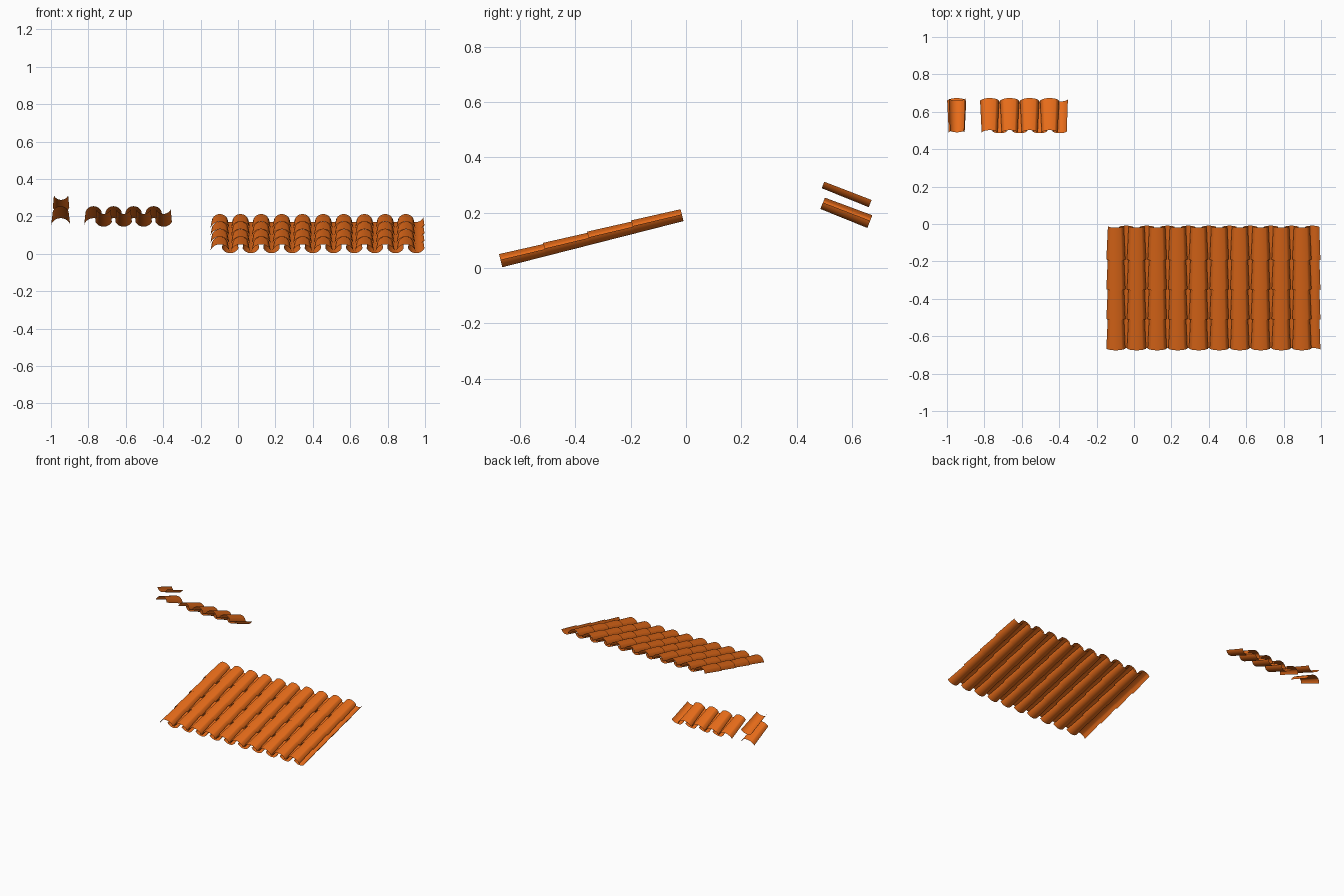
import bpy, bmesh, math

if "Cube" in bpy.data.objects:
    bpy.data.objects.remove(bpy.data.objects["Cube"])

LENGTH = 0.183      # tile length along the slope
DROP = 0.011        # how far pan tiles hang below the cover tile edges
SEGS = 16

clay = bpy.data.materials.new("terracotta")
clay.diffuse_color = (0.8, 0.15, 0.01, 1)
clay.use_nodes = True
clay.node_tree.nodes["Principled BSDF"].inputs["Base Color"].default_value = clay.diffuse_color


def arc(half_width, height):
    """Points of a circular arc with the given half width and rise."""
    r = (half_width ** 2 + height ** 2) / (2 * height)
    a = math.acos((r - height) / r)
    return [(r * math.sin(t), r * math.cos(t) - (r - height))
            for t in (-a + 2 * a * i / SEGS for i in range(SEGS + 1))]


def tile_mesh(name, low, high, is_pan):
    """Tapered barrel tile: low end at y = 0, high end at y = LENGTH."""
    bm = bmesh.new()
    rows = []
    for y, (hw, h) in ((0, low), (LENGTH, high)):
        rows.append([bm.verts.new((x, y, h - z - DROP - (h - z) + (h - z) if is_pan else z))
                     for x, z in arc(hw, h)])
    for i in range(SEGS):
        bm.faces.new((rows[0][i], rows[0][i + 1], rows[1][i + 1], rows[1][i]))
    bmesh.ops.solidify(bm, geom=bm.faces[:], thickness=0.002)
    bmesh.ops.recalc_face_normals(bm, faces=bm.faces[:])
    me = bpy.data.meshes.new(name)
    bm.to_mesh(me)
    bm.free()
    me.materials.append(clay)
    me.shade_smooth()
    me.set_sharp_from_angle(angle=math.radians(40))
    return me


cover = tile_mesh("cover_tile", (0.051, 0.038), (0.0425, 0.033), False)
pan = tile_mesh("pan_tile", (0.044, 0.028), (0.038, 0.025), True)


def place(name, me, loc, pitch, turn=0.0):
    ob = bpy.data.objects.new(name, me)
    ob.location = loc
    ob.rotation_euler = (math.radians(pitch), 0, turn)
    bpy.context.collection.objects.link(ob)


def course(name, x, y, z, count, step, pitch, turn=0.0):
    """One row of alternating cover and pan tiles."""
    for i in range(count):
        place(f"{name}_cover_{i + 1}", cover, (x + i * step, y, z), pitch, turn)
        place(f"{name}_pan_{i + 1}", pan, (x + (i + 0.5) * step, y, z), pitch, turn)


# Main roof: four overlapping courses
for r in range(4):
    course(f"roof_row_{r + 1}", -0.097, -0.666 + 0.159 * r, 0.0135 + 0.0405 * r,
           10, 0.1105, 14.3)

# Separate short course facing backwards
course("short_row", -0.772, 0.659, 0.155, 4, 0.107, 22, math.pi)

# Loose pair: cover tile below, pan tile above
place("single_cover", cover, (-0.948, 0.659, 0.155), 22, math.pi)
place("single_pan", pan, (-0.946, 0.664, 0.230), 22, math.pi)
